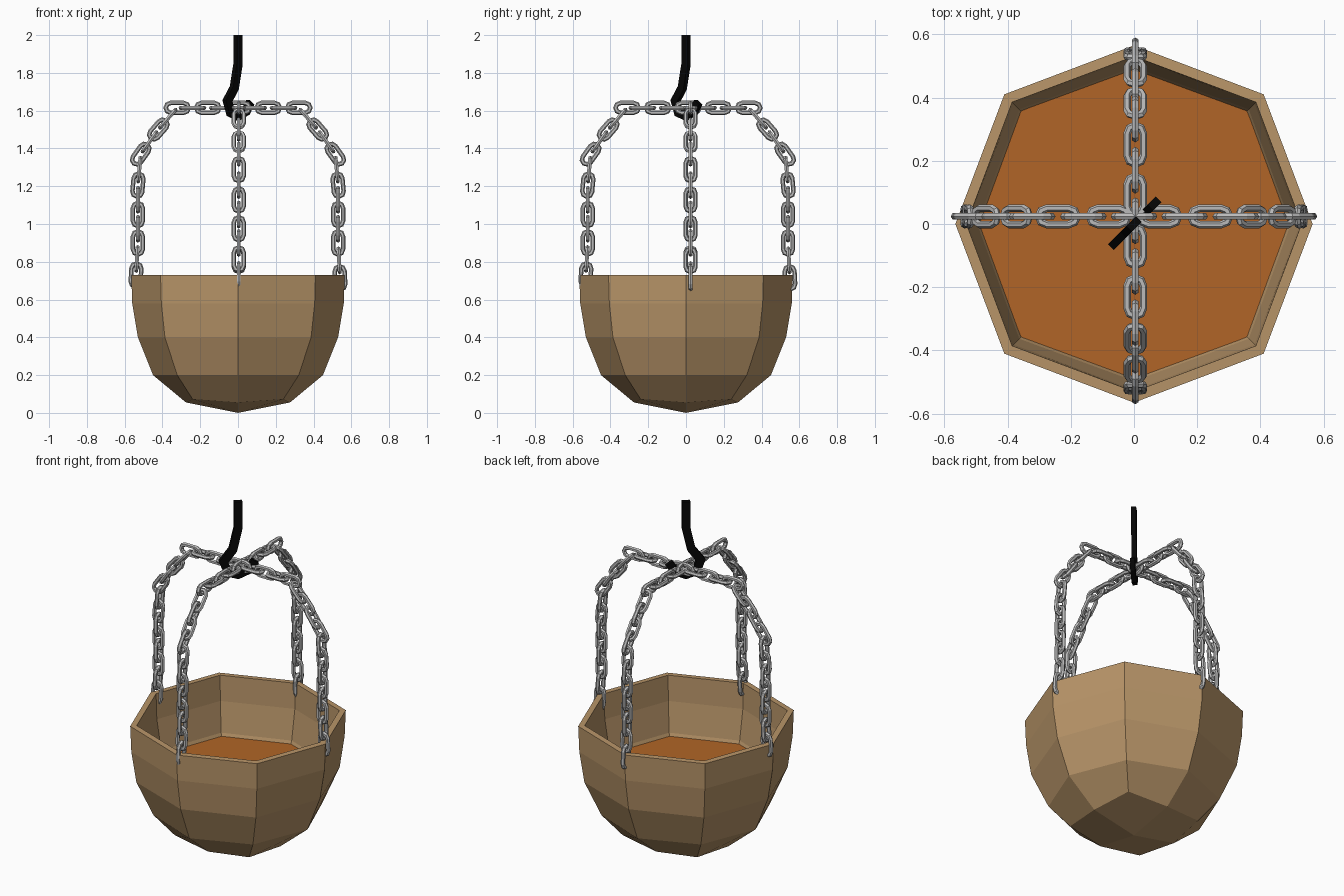
import bpy, bmesh, math
from mathutils import Vector

if "Cube" in bpy.data.objects:
    bpy.data.objects.remove(bpy.data.objects["Cube"])


def finish(name, bm, color=None):
    bmesh.ops.recalc_face_normals(bm, faces=bm.faces)
    me = bpy.data.meshes.new(name)
    bm.to_mesh(me)
    bm.free()
    ob = bpy.data.objects.new(name, me)
    bpy.context.collection.objects.link(ob)
    if color:
        mat = bpy.data.materials.new(name + "_color")
        mat.diffuse_color = (*color, 1)
        mat.use_nodes = True
        mat.node_tree.nodes["Principled BSDF"].inputs["Base Color"].default_value = mat.diffuse_color
        me.materials.append(mat)
    return ob


def sweep(bm, pts, binormal, section, closed):
    """Sweep a (normal, binormal) cross-section along a planar path with mitred corners."""
    n, rings = len(pts), []
    for i, p in enumerate(pts):
        a = pts[i - 1] if closed or i > 0 else p
        b = pts[(i + 1) % n] if closed or i < n - 1 else p
        d1, d2 = (p - a).normalized(), (b - p).normalized()
        t = (d1 + d2).normalized()
        miter = 1 / max(0.5, t.dot(d2 if d2.length else d1))
        side = binormal.cross(t)
        rings.append([bm.verts.new(p + side * u * miter + binormal * v) for u, v in section])
    m = len(section)
    for i in range(n if closed else n - 1):
        r, q = rings[i], rings[(i + 1) % n]
        for k in range(m):
            bm.faces.new((r[k], r[(k + 1) % m], q[(k + 1) % m], q[k]))
    if not closed:
        bm.faces.new(rings[0])
        bm.faces.new(rings[-1])


def octagon(bm, on_axis, on_diag, z_axis, z_diag):
    ring = []
    for k in range(8):
        r, z = (on_diag, z_diag) if k % 2 else (on_axis, z_axis)
        a = k * math.pi / 4
        ring.append(bm.verts.new((r * math.cos(a), r * math.sin(a), z)))
    return ring


# Bowl: eight-sided rings with a base of four quads around the lowest point
rows = [(0.565, 0.58, 0.73, 0.73), (0.56, 0.574, 0.58, 0.58), (0.53, 0.547, 0.40, 0.40),
        (0.45, 0.455, 0.20, 0.20), (0.275, 0.34, 0.055, 0.073)]
bm = bmesh.new()
rings = [octagon(bm, *row) for row in rows]
for top, low in zip(rings, rings[1:]):
    for k in range(8):
        j = (k + 1) % 8
        bm.faces.new((low[k], low[j], top[j], top[k]))
pole = bm.verts.new((0, 0, 0))
base = rings[-1]
for k in range(0, 8, 2):
    bm.faces.new((pole, base[(k + 2) % 8], base[k + 1], base[k]))
bowl = finish("bowl", bm, (0.48, 0.30, 0.14))
mod = bowl.modifiers.new("wall", 'SOLIDIFY')
mod.thickness = 0.035
mod.offset = -1

# Soil surface inside the bowl
bm = bmesh.new()
bm.faces.new(octagon(bm, 0.498, 0.512, 0.392, 0.392))
finish("soil", bm, (0.44, 0.13, 0.02))

# Chain links: stadium loops with a six-sided wire
WIRE = [(0.0118 * math.cos(k * math.pi / 3), 0.0118 * math.sin(k * math.pi / 3)) for k in range(6)]


def link(bm, center, along, side):
    pts = []
    for sign in (1, -1):
        for k in range(5):
            a = math.radians(-90 + 45 * k)
            pts.append(center + along * sign * (0.034 + 0.027 * math.cos(a))
                       + side * sign * 0.026 * math.sin(a))
    sweep(bm, pts, along.cross(side).normalized(), WIRE, True)


# Every second link of an arm, as (distance from centre, height); the links between sit midway
ARM = [(0, 1.615), (0.16, 1.615), (0.322, 1.615), (0.422, 1.5), (0.515, 1.37),
       (0.53, 1.206), (0.53, 1.05), (0.53, 0.9), (0.54, 0.73)]


def chain(name, axis, cross, offset):
    bm = bmesh.new()
    up = Vector((0, 0, 1))
    link(bm, offset + up * ARM[0][1], axis, up)
    for sign in (1, -1):
        pos = [offset + axis * sign * r + up * z for r, z in ARM]
        if sign > 0:
            pos[-1] -= up * 0.015  # this end hangs a little lower over the rim
        for a, b in zip(pos, pos[1:]):
            along = (b - a).normalized()
            link(bm, (a + b) / 2, along, cross)
            link(bm, b, along, along.cross(cross))
    finish(name, bm, (0.5, 0.5, 0.5))


X, Y = Vector((1, 0, 0)), Vector((0, 1, 0))
chain("side_to_side_chain", X, Y, Vector((0, 0.024, 0)))
chain("front_to_back_chain", Y, X, Vector((0.004, 0.01, 0)))

# Hook: flat bar bent in the diagonal plane
diag = Vector((1, 1, 0)).normalized()
path = [(0, 2.0), (0, 1.845), (-0.028, 1.72), (-0.079, 1.652), (-0.055, 1.59),
        (0, 1.572), (0.06, 1.597), (0.092, 1.645)]
bar = [(-0.022, -0.013), (0.022, -0.013), (0.022, 0.013), (-0.022, 0.013)]
bm = bmesh.new()
sweep(bm, [diag * s + Vector((0, 0, z)) for s, z in path],
      Vector((1, -1, 0)).normalized(), bar, False)
finish("hook", bm, (0.002, 0.002, 0.002))
